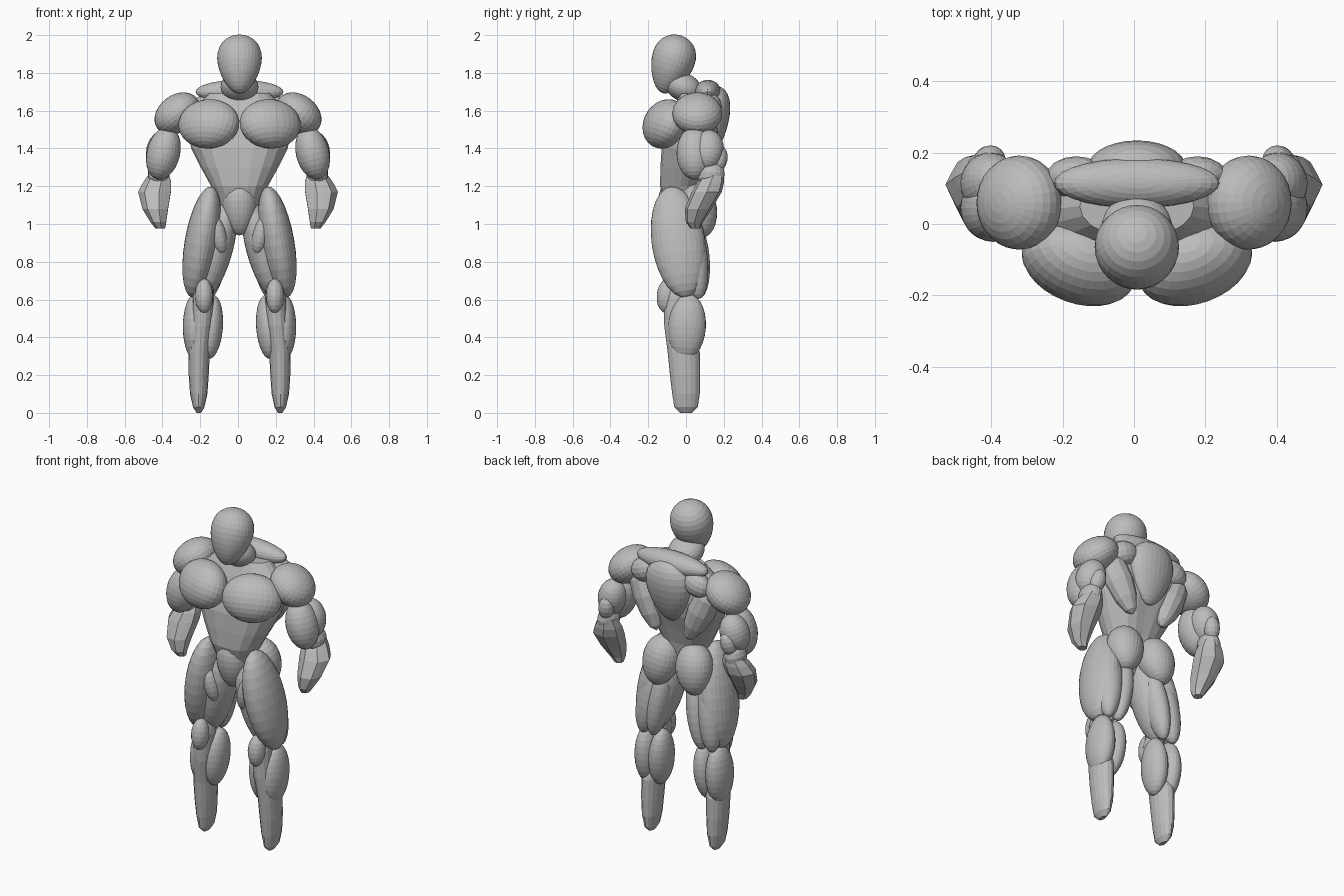
import bpy
import bmesh
from math import sin, cos, pi, radians
from mathutils import Matrix, Vector, Euler

old = bpy.data.objects.get("Cube")
if old:
    bpy.data.objects.remove(old, do_unlink=True)

clay = bpy.data.materials.new("clay_grey")
clay.use_nodes = True
clay.diffuse_color = (0.5, 0.5, 0.5, 1)
clay.node_tree.nodes["Principled BSDF"].inputs["Base Color"].default_value = (0.5, 0.5, 0.5, 1)

AXIS = 0.008  # body midline


def finish(name, bm, side, axis):
    """Place a part on one side of the midline and link it."""
    for v in bm.verts:
        v.co.x = axis + side * v.co.x
    bmesh.ops.recalc_face_normals(bm, faces=bm.faces)
    mesh = bpy.data.meshes.new(name)
    bm.to_mesh(mesh)
    bm.free()
    mesh.materials.append(clay)
    bpy.context.collection.objects.link(bpy.data.objects.new(name, mesh))


def muscle(name, centre, radii, tilt=(0, 0, 0), taper=0.0, seg=28, side=1, axis=AXIS):
    """Egg shape; a positive taper narrows the lower end."""
    bm = bmesh.new()
    bmesh.ops.create_uvsphere(bm, u_segments=seg, v_segments=seg // 2, radius=1)
    for v in bm.verts:
        k = 1 + taper * v.co.z
        v.co.x *= k
        v.co.y *= k
    turn = Euler([radians(a) for a in tilt]).to_matrix().to_4x4()
    bm.transform(Matrix.Translation(centre) @ turn @ Matrix.Diagonal((*radii, 1)))
    finish(name, bm, side, axis)


def loft(name, rings, sides, side=1, axis=AXIS, groove=0.0, ridge=0.0):
    """Skin over oval rings (z, x, y, rx, ry), with optional grooves or ridges."""
    bm = bmesh.new()
    loops = []
    for z, x, y, rx, ry in rings:
        loop = []
        for i in range(sides):
            a = 2 * pi * i / sides
            k = 1 - groove * max(0, abs(sin(a)) - 0.9) * 10 + ridge * (-1) ** i
            loop.append(bm.verts.new((x + rx * k * cos(a), y + ry * k * sin(a), z)))
        loops.append(loop)
    for low, high in zip(loops, loops[1:]):
        for i in range(sides):
            j = (i + 1) % sides
            bm.faces.new((low[i], low[j], high[j], high[i]))
    bm.faces.new(loops[0][::-1])
    bm.faces.new(loops[-1])
    finish(name, bm, side, axis)


def pair(build, name, *args, **kw):
    for label, s in (("left", 1), ("right", -1)):
        build(f"{label}_{name}", *args, side=s, **kw)


# Head, neck and upper back
muscle("head", (0, -0.075, 1.845), (0.115, 0.112, 0.16), (-18, 0, 0), 0.25, 32)
muscle("neck", (0, -0.015, 1.725), (0.1, 0.105, 0.075), (-25, 0, 0))
muscle("trapezius", (0, 0.115, 1.70), (0.232, 0.07, 0.063))
muscle("middle_back", (0, 0.15, 1.545), (0.135, 0.075, 0.185), (-6, 0, 0), 0.3)

# Trunk, grooved along belly and spine
loft("torso", [
    (1.08, 0, -0.02, 0.10, 0.09),
    (1.20, 0, -0.03, 0.15, 0.12),
    (1.30, 0, -0.015, 0.205, 0.135),
    (1.40, 0, 0.005, 0.255, 0.15),
    (1.50, 0, 0.025, 0.275, 0.145),
    (1.60, 0, 0.04, 0.25, 0.125),
    (1.69, 0, 0.05, 0.16, 0.09),
], 20, groove=0.12)
muscle("pelvis", (0, -0.06, 1.09), (0.09, 0.085, 0.15), (0, 0, 0), 0.2)
pair(muscle, "lat", (0.18, 0.10, 1.45), (0.08, 0.075, 0.2), (0, 24, -15), 0.2, 12)
pair(muscle, "shoulder_blade", (0.17, 0.13, 1.62), (0.09, 0.06, 0.07), (0, 20, 0), 0, 16)
pair(muscle, "pectoral", (0.162, -0.11, 1.53), (0.167, 0.108, 0.135), (-25, 0, 20))
pair(muscle, "glute", (0.11, 0.065, 1.07), (0.105, 0.1, 0.145), (12, -8, 0), 0.1)

# Arms
pair(muscle, "deltoid", (0.322, 0.06, 1.585), (0.132, 0.132, 0.098), (0, 38, 0), axis=0)
pair(muscle, "biceps", (0.395, 0.045, 1.375), (0.088, 0.095, 0.142), (0, -14, 0), axis=0)
pair(muscle, "triceps", (0.405, 0.115, 1.39), (0.08, 0.085, 0.11), (-8, -14, 0), axis=0)
pair(muscle, "elbow", (0.405, 0.175, 1.345), (0.045, 0.045, 0.07), (-10, -10, 0), seg=16, axis=0)
pair(muscle, "forearm_top", (0.42, 0.13, 1.265), (0.058, 0.075, 0.07), (0, -10, 0), seg=16, axis=0)
pair(loft, "forearm_and_hand", [
    (0.975, 0.41, 0.05, 0.025, 0.025),
    (1.01, 0.42, 0.045, 0.042, 0.045),
    (1.08, 0.435, 0.065, 0.068, 0.07),
    (1.17, 0.438, 0.11, 0.087, 0.078),
    (1.22, 0.425, 0.13, 0.075, 0.07),
    (1.27, 0.415, 0.15, 0.05, 0.05),
], 14, axis=0, ridge=0.045)

# Upper legs
pair(muscle, "outer_thigh", (0.2, -0.04, 0.905), (0.09, 0.142, 0.3), (8, -10, 0))
pair(muscle, "inner_thigh", (0.12, -0.015, 0.87), (0.085, 0.105, 0.27), (5, -15, 0))
pair(muscle, "front_thigh", (0.112, -0.105, 0.94), (0.043, 0.045, 0.1), (5, 12, 0), seg=20)
pair(muscle, "outer_hamstring", (0.20, 0.045, 0.82), (0.07, 0.07, 0.22), (6, -8, 0))
pair(muscle, "inner_hamstring", (0.125, 0.05, 0.82), (0.06, 0.075, 0.22), (5, -10, 0))

# Lower legs
pair(muscle, "knee", (0.188, -0.1, 0.62), (0.048, 0.055, 0.092), (-5, 0, 0), seg=20)
pair(muscle, "outer_calf", (0.235, 0.005, 0.455), (0.065, 0.1, 0.175), (-4, 0, 0))
pair(muscle, "inner_calf", (0.15, 0.005, 0.455), (0.062, 0.09, 0.17), (-4, -4, 0))
pair(loft, "shin_and_foot", [
    (0.0, 0.215, 0.0, 0.012, 0.03),
    (0.03, 0.216, 0.0, 0.03, 0.062),
    (0.10, 0.216, 0.0, 0.046, 0.073),
    (0.20, 0.216, -0.005, 0.053, 0.08),
    (0.32, 0.214, -0.012, 0.057, 0.085),
    (0.46, 0.20, -0.045, 0.055, 0.07),
    (0.62, 0.19, -0.05, 0.055, 0.07),
    (0.72, 0.19, -0.02, 0.045, 0.06),
], 16)
